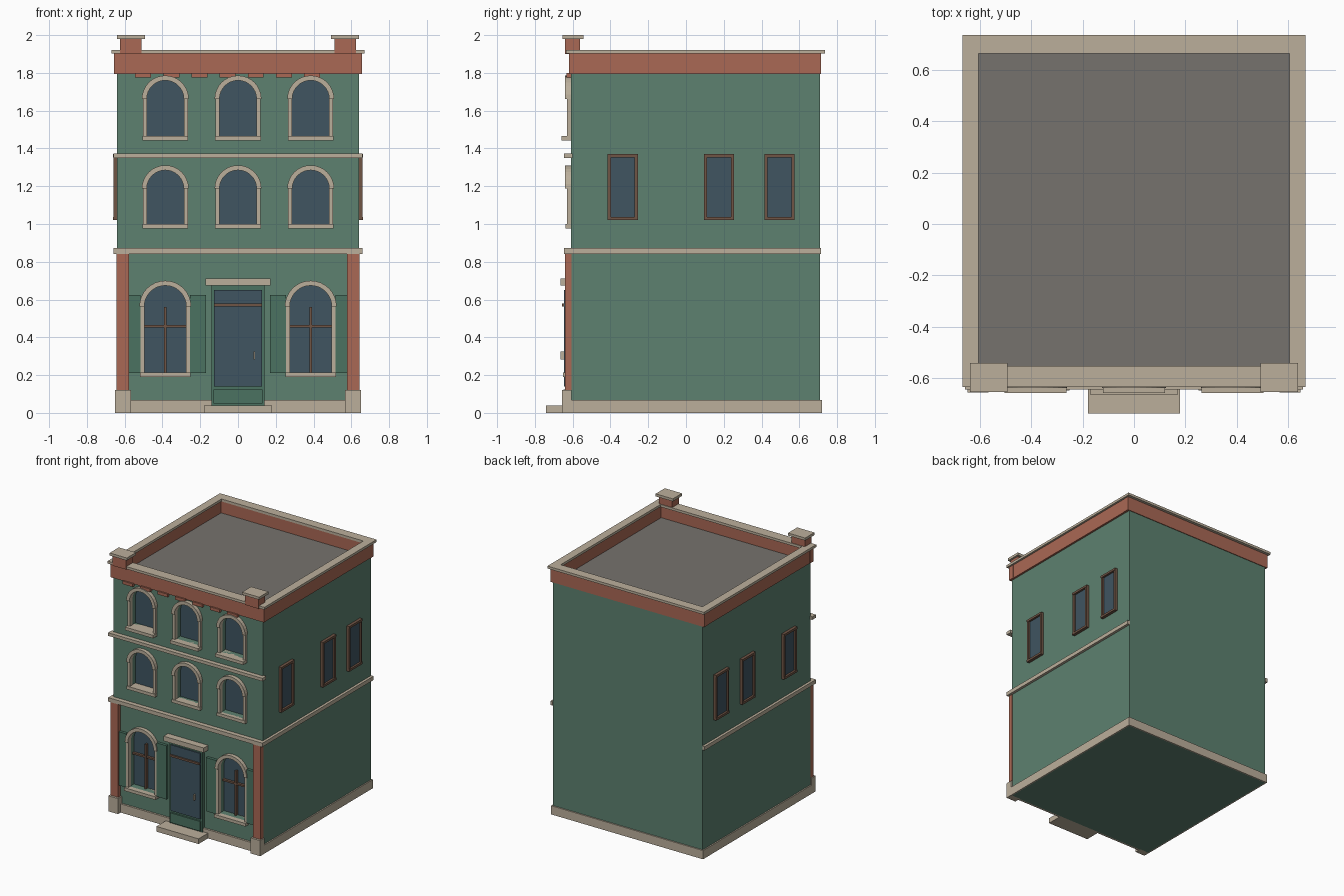
import bpy, bmesh
from math import pi, sin, cos

if "Cube" in bpy.data.objects:
    bpy.data.objects.remove(bpy.data.objects["Cube"])


def material(name, r, g, b):
    m = bpy.data.materials.new(name)
    m.diffuse_color = (r, g, b, 1)
    m.use_nodes = True
    m.node_tree.nodes["Principled BSDF"].inputs["Base Color"].default_value = m.diffuse_color
    return m


GREEN = material("green_wall", 0.11, 0.22, 0.16)
SHUTTER = material("dark_green", 0.07, 0.17, 0.12)
STONE = material("stone", 0.50, 0.43, 0.33)
BRICK = material("brick", 0.40, 0.14, 0.09)
WOOD = material("brown_wood", 0.16, 0.09, 0.06)
GLASS = material("glass", 0.05, 0.09, 0.12)
ROOF = material("roof_grey", 0.18, 0.17, 0.155)


def finish(name, bm, mat):
    bmesh.ops.recalc_face_normals(bm, faces=bm.faces)
    me = bpy.data.meshes.new(name)
    bm.to_mesh(me)
    bm.free()
    ob = bpy.data.objects.new(name, me)
    bpy.context.collection.objects.link(ob)
    if mat:
        me.materials.append(mat)
    return ob


def add_prism(bm, pts, y0, y1):
    """Extrude an x/z outline from y0 to y1."""
    a = [bm.verts.new((x, y0, z)) for x, z in pts]
    b = [bm.verts.new((x, y1, z)) for x, z in pts]
    bm.faces.new(a)
    bm.faces.new(b[::-1])
    for i in range(len(pts)):
        j = (i + 1) % len(pts)
        bm.faces.new((a[i], b[i], b[j], a[j]))


def prism(name, pts, y0, y1, mat):
    bm = bmesh.new()
    add_prism(bm, pts, y0, y1)
    return finish(name, bm, mat)


def box(name, x0, x1, y0, y1, z0, z1, mat):
    return prism(name, [(x0, z0), (x1, z0), (x1, z1), (x0, z1)], y0, y1, mat)


def pair(name, x0, x1, y0, y1, z0, z1, mat):
    """A box and its mirror image across x = 0."""
    box(name + "_right", x0, x1, y0, y1, z0, z1, mat)
    box(name + "_left", -x1, -x0, y0, y1, z0, z1, mat)


def arc(cx, cz, r, n=16):
    return [(cx + r * cos(pi * i / n), cz + r * sin(pi * i / n)) for i in range(n + 1)]


FRONT, BACK = -0.61, 0.71
GLASS_Y = -0.555

# Main body
body = box("building_body", -0.64, 0.64, FRONT, BACK, 0, 1.80, GREEN)

# Arched front windows: (x, bottom z, spring z, inner radius, trim width, sill front y)
windows = [(x, 0.215, 0.563, 0.113, 0.024, -0.65) for x in (-0.385, 0.385)]
for x in (-0.385, 0, 0.385):
    windows.append((x, 1.0, 1.187, 0.100, 0.024, -0.638))
    windows.append((x, 1.465, 1.662, 0.100, 0.024, -0.66))

cut = bmesh.new()
for i, (x, zb, zs, r, w, sill_y) in enumerate(windows):
    opening = arc(x, zs, r) + [(x - r, zb), (x + r, zb)]
    add_prism(cut, opening, FRONT - 0.1, GLASS_Y)
    prism(f"window_glass_{i}", opening, GLASS_Y - 0.006, GLASS_Y + 0.01, GLASS)
    prism(f"window_arch_{i}", arc(x, zs, r + w) + arc(x, zs, r - 0.002)[::-1],
          -0.64, FRONT + 0.01, STONE)
    for s in (-1, 1):
        a, b = sorted((x + s * (r - 0.002), x + s * (r + 0.019)))
        box(f"window_jamb_{i}", a, b, -0.63, FRONT + 0.01, zb, zs, STONE)
    box(f"window_sill_{i}", x - r - 0.021, x + r + 0.021, sill_y, GLASS_Y,
        zb - 0.024, zb, STONE)

cutter = finish("window_cutter", cut, None)
cutter.hide_render = True
cutter.hide_viewport = True
mod = body.modifiers.new("window_openings", "BOOLEAN")
mod.operation = "DIFFERENCE"
mod.solver = "EXACT"
mod.object = cutter

# Ground floor muntins and shutters
pair("muntin_vertical", 0.379, 0.391, -0.585, GLASS_Y, 0.215, 0.56, WOOD)
pair("muntin_horizontal", 0.272, 0.498, -0.58, GLASS_Y, 0.453, 0.466, WOOD)
pair("shutter_inner", 0.17, 0.254, -0.632, FRONT, 0.21, 0.625, SHUTTER)
pair("shutter_outer", 0.516, 0.60, -0.632, FRONT, 0.21, 0.625, SHUTTER)

# Door with frame, glazing, transom, lintel and step
box("door_frame", -0.14, 0.14, -0.635, FRONT, 0.04, 0.675, SHUTTER)
box("door_panel", -0.13, 0.13, -0.648, FRONT, 0.05, 0.125, SHUTTER)
box("door_glass", -0.127, 0.127, -0.645, FRONT, 0.14, 0.65, GLASS)
box("door_transom", -0.127, 0.127, -0.656, FRONT, 0.563, 0.578, WOOD)
box("door_handle", 0.081, 0.09, -0.665, -0.64, 0.282, 0.325, STONE)
box("door_lintel", -0.172, 0.172, -0.665, FRONT, 0.675, 0.712, STONE)
box("door_step", -0.18, 0.18, -0.74, FRONT, 0, 0.04, STONE)

# Base course around the building
box("base_front", -0.65, 0.65, -0.625, FRONT, 0, 0.067, STONE)
box("base_back", -0.65, 0.65, BACK, 0.72, 0, 0.067, STONE)
pair("base_side", 0.64, 0.65, FRONT, BACK, 0, 0.067, STONE)

# Corner pilasters
pair("pilaster_plinth", 0.567, 0.65, -0.657, -0.605, 0, 0.12, STONE)
pair("pilaster", 0.577, 0.642, -0.64, -0.605, 0.12, 0.842, BRICK)

# String courses
box("lower_belt_front", -0.66, 0.66, -0.645, FRONT, 0.842, 0.872, STONE)
pair("lower_belt_side", 0.64, 0.66, FRONT, 0.715, 0.842, 0.872, STONE)
box("upper_belt", -0.66, 0.66, -0.645, -0.60, 1.35, 1.374, STONE)

# Side windows
for i, y in enumerate((-0.335, 0.175, 0.495)):
    h, t = 0.08, 0.017
    pair(f"side_glass_{i}", 0.63, 0.647, y - h + t, y + h - t, 1.037, 1.353, GLASS)
    for z in (1.02, 1.353):
        pair(f"side_frame_rail_{i}", 0.63, 0.663, y - h, y + h, z, z + t, WOOD)
    for a in (y - h, y + h - t):
        pair(f"side_frame_stile_{i}", 0.63, 0.66, a, a + t, 1.037, 1.353, WOOD)

# Roof, brick parapet and stone coping
box("roof", -0.62, 0.62, -0.58, 0.68, 1.79, 1.81, ROOF)
for name, e, y_f, y_fi, y_bi, y_b, x_i, z0, z1, mat in (
        ("parapet", 0.657, -0.62, -0.575, 0.672, 0.715, 0.615, 1.795, 1.903, BRICK),
        ("coping", 0.67, -0.636, -0.555, 0.665, 0.737, 0.607, 1.903, 1.922, STONE)):
    box(name + "_front", -e, e, y_f, y_fi, z0, z1, mat)
    box(name + "_back", -e, e, y_bi, y_b, z0, z1, mat)
    pair(name + "_side", x_i, e - 0.002 * (mat is BRICK), y_fi, y_bi, z0, z1, mat)

# Dentils under the cornice
for i in range(7):
    x = -0.502 + 0.149 * i
    box(f"dentil_{i}", x - 0.042, x + 0.042, -0.632, FRONT, 1.776, 1.80, BRICK)

# Corner piers on the parapet
pair("roof_pier", 0.51, 0.625, -0.64, -0.56, 1.90, 1.98, BRICK)
pair("roof_pier_cap", 0.493, 0.64, -0.655, -0.543, 1.98, 2.0, STONE)
